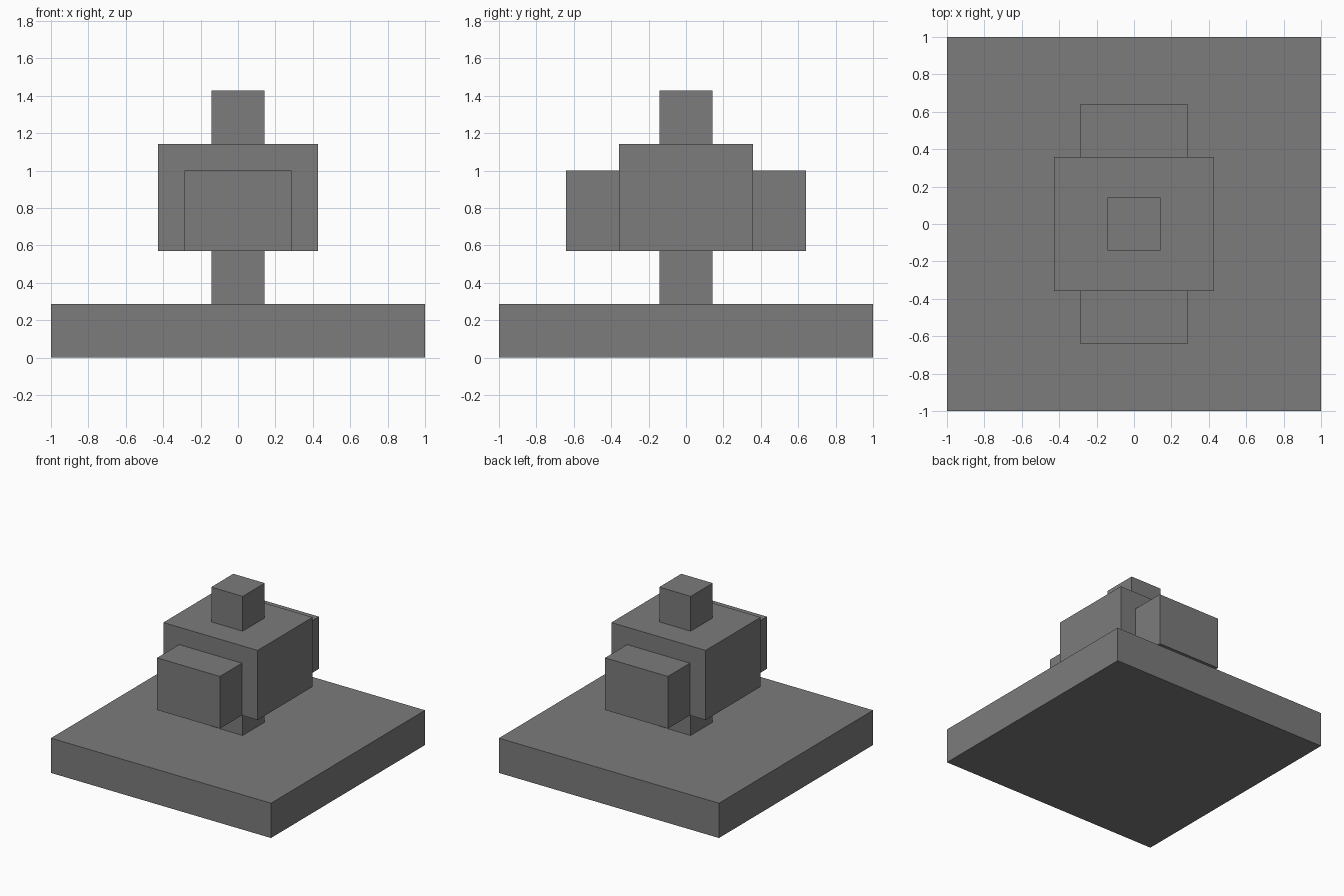
import bpy
import bmesh
from mathutils import Matrix, Vector

cube = bpy.data.objects.get("Cube")
if cube:
    bpy.data.objects.remove(cube, do_unlink=True)

U = 1 / 7  # modular unit

grey = bpy.data.materials.new("mid_grey")
grey.use_nodes = True
colour = (0.2, 0.2, 0.2, 1)
grey.diffuse_color = colour
for node in grey.node_tree.nodes:
    if node.type == "BSDF_PRINCIPLED":
        node.inputs["Base Color"].default_value = colour


def block(name, width, depth, bottom, top, y=0):
    """Flat-faced box, measured in modular units."""
    bm = bmesh.new()
    size = Vector((width, depth, top - bottom)) * U
    centre = Vector((0, y, (bottom + top) / 2)) * U
    bmesh.ops.create_cube(bm, size=1, matrix=Matrix.LocRotScale(centre, None, size))
    mesh = bpy.data.meshes.new(name)
    bm.to_mesh(mesh)
    bm.free()
    mesh.materials.append(grey)
    obj = bpy.data.objects.new(name, mesh)
    bpy.context.collection.objects.link(obj)
    return obj


# Square plinth and the post that carries the body
block("base_slab", 14, 14, 0, 2)
block("support_post", 2, 2, 2, 4)

# Main body with a cap block on top
block("body", 6, 5, 4, 8)
block("top_block", 2, 2, 8, 10)

# Lower blocks on the front and back of the body
for name, side in (("front_block", -1), ("back_block", 1)):
    block(name, 4, 2, 4, 7, side * 3.5)
